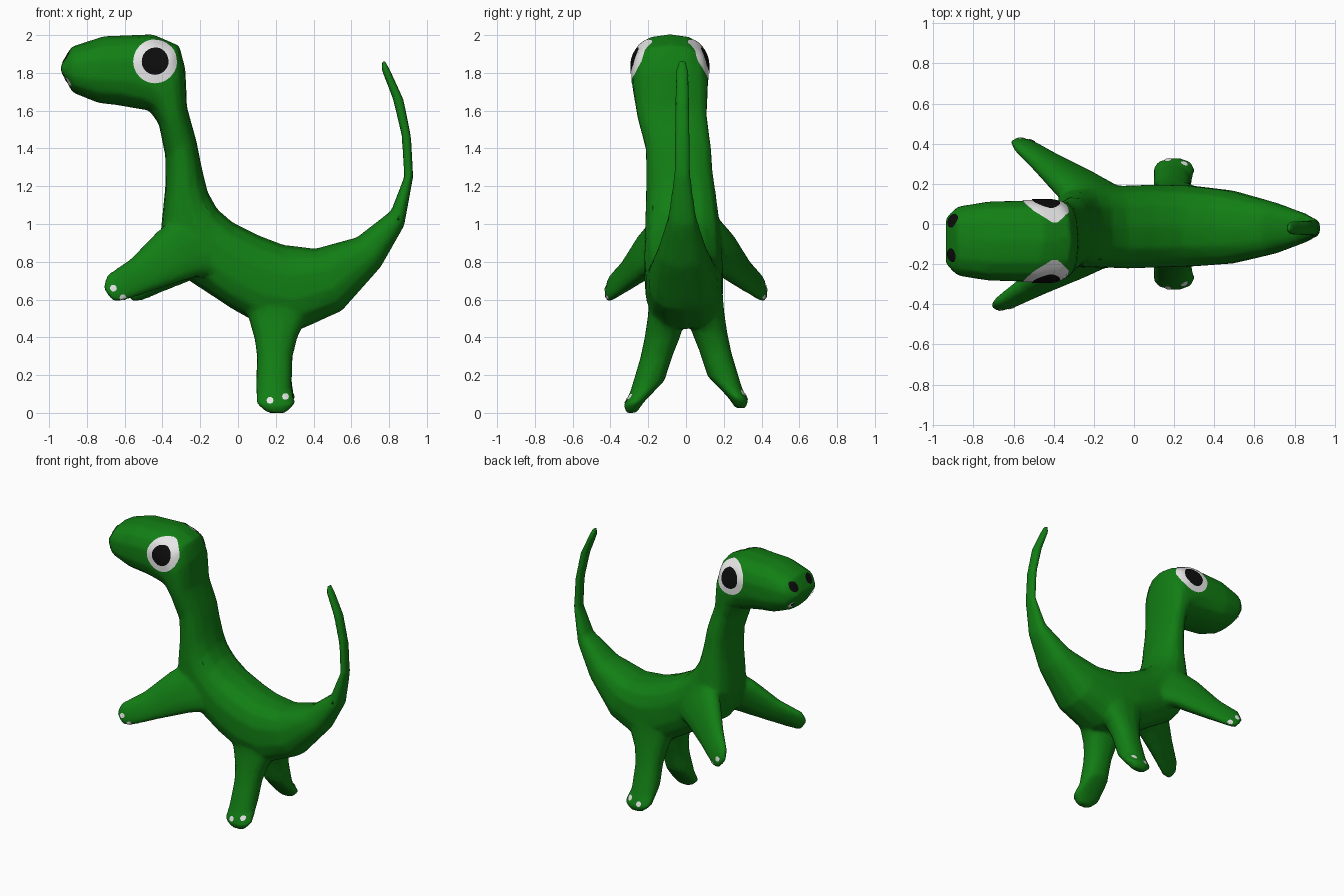
import bpy, bmesh, math
from mathutils import Vector as V
from mathutils.bvhtree import BVHTree

if "Cube" in bpy.data.objects:
    bpy.data.objects.remove(bpy.data.objects["Cube"])


def material(name, rgb):
    m = bpy.data.materials.new(name)
    m.diffuse_color = (*rgb, 1)
    m.use_nodes = True
    m.node_tree.nodes["Principled BSDF"].inputs["Base Color"].default_value = m.diffuse_color
    return m


GREEN = material("green skin", (0.006, 0.21, 0.007))
WHITE = material("white", (0.8, 0.8, 0.8))
BLACK = material("black", (0.004, 0.004, 0.004))
SIDES = 14


def loft(bm, sections, power=2.3):
    """Closed tube through (centre, half axis u, half axis v) sections."""
    def se(t):
        return math.copysign(abs(t) ** (2 / power), t)
    rings = []
    for c, u, v in sections:
        ring = []
        for i in range(SIDES):
            a = 2 * math.pi * i / SIDES
            ring.append(bm.verts.new(V(c) + V(u) * se(math.cos(a)) + V(v) * se(math.sin(a))))
        rings.append(ring)
    for r, s in zip(rings, rings[1:]):
        for i in range(SIDES):
            j = (i + 1) % SIDES
            bm.faces.new((r[i], r[j], s[j], s[i]))
    bm.faces.new(rings[0][::-1])
    bm.faces.new(rings[-1])


bm = bmesh.new()

# Tail, trunk, neck and head: upper x,z / lower x,z / centre y / half width
spine = [
    (.762, 1.872, .778, 1.868, -.02, .022), (.758, 1.82, .808, 1.81, -.02, .034),
    (.82, 1.66, .877, 1.66, -.02, .038), (.866, 1.47, .917, 1.46, -.02, .042),
    (.88, 1.25, .928, 1.25, -.02, .046), (.81, 1.07, .88, .99, -.02, .075),
    (.63, .93, .755, .77, -.02, .13), (.41, .87, .55, .54, -.015, .185),
    (.24, .89, .33, .44, -.01, .205), (.11, .94, .13, .46, -.01, .21),
    (-.03, 1.01, -.04, .555, -.015, .21), (-.11, 1.08, -.19, .655, -.015, .205),
    (-.16, 1.17, -.34, .75, -.02, .2), (-.18, 1.25, -.41, .95, -.025, .19),
    (-.20, 1.34, -.385, 1.2, -.035, .178), (-.22, 1.44, -.385, 1.36, -.04, .175),
    (-.27, 1.62, -.42, 1.53, -.075, .187), (-.278, 1.82, -.47, 1.60, -.082, .2),
    (-.31, 1.945, -.56, 1.615, -.085, .205), (-.45, 2.005, -.65, 1.63, -.085, .205),
    (-.71, 1.995, -.74, 1.64, -.085, .2), (-.88, 1.94, -.875, 1.695, -.085, .175),
    (-.937, 1.84, -.937, 1.805, -.085, .12)]
loft(bm, [(((ax + bx) / 2, y, (az + bz) / 2),
           ((ax - bx) / 2, 0, (az - bz) / 2), (0, w, 0))
          for ax, az, bx, bz, y, w in spine], 2.5)

# Arms: x, |y|, z, half height, half thickness (near one reaches further)
arm = [(-.18, .12, .90, .20, .09), (-.33, .205, .84, .155, .08), (-.5, .305, .735, .105, .055),
       (-.64, .39, .665, .085, .035), (-.685, .415, .625, .05, .02)]
for side, reach in ((-1, 1.0), (1, .8)):
    loft(bm, [((-.18 + (x + .18) * reach, side * y, z), (-.6 * h, 0, .8 * h),
               (.45 * t, side * -.9 * t * -1, 0)) for x, y, z, h, t in arm])

# Legs: z, x, |y|, half length, half width, sole tilt
leg = [(.66, .21, .09, .2, .1, 0), (.50, .21, .105, .155, .1, 0), (.40, .2, .125, .115, .095, 0),
       (.3, .195, .155, .095, .088, -.01), (.14, .19, .205, .095, .092, -.03),
       (.05, .2, .275, .105, .055, -.01), (.0, .205, .29, .05, .028, 0)]
for side, lift in ((-1, 0), (1, .025)):
    loft(bm, [((x, side * y, z + lift), (hx, 0, 0), (0, side * hy, tilt))
              for z, x, y, hx, hy, tilt in leg])

bmesh.ops.recalc_face_normals(bm, faces=bm.faces)
me = bpy.data.meshes.new("body")
bm.to_mesh(me)
bm.free()
body = bpy.data.objects.new("body", me)
bpy.context.collection.objects.link(body)

# Fuse everything into one soft skin, then thin it out
mod = body.modifiers.new("fuse", 'REMESH')
mod.mode, mod.voxel_size = 'VOXEL', .013
mod = body.modifiers.new("soften", 'SMOOTH')
mod.factor, mod.iterations = .5, 8
mod = body.modifiers.new("thin", 'DECIMATE')
mod.ratio = .12
dg = bpy.context.evaluated_depsgraph_get()
skin = bpy.data.meshes.new_from_object(body.evaluated_get(dg))
body.modifiers.clear()
body.data = skin
# Stand on the ground
low = min(v.co.z for v in skin.vertices)
for v in skin.vertices:
    if v.co.z < .3:
        v.co.z -= low * (1 - v.co.z / .3)
skin.materials.clear()
skin.materials.append(GREEN)
for p in skin.polygons:
    p.use_smooth, p.material_index = True, 0
bm = bmesh.new()
bm.from_mesh(skin)
tree = BVHTree.FromBMesh(bm)
bm.free()


def decal(name, centre, direction, radius, mat, lift=.004, rings=7, n=24):
    """Thin round patch projected onto the skin along a direction."""
    d = V(direction).normalized()
    u = d.cross(V((0, 0, 1))).normalized()
    w = u.cross(d)

    def drop(r, a):
        o = V(centre) + (u * math.cos(a) + w * math.sin(a)) * r - d
        hit, nor, _, _ = tree.ray_cast(o, d)
        return None if hit is None or (hit - o).length > 1.3 else hit + nor * lift
    b = bmesh.new()
    grid = []
    for k in range(rings + 1):
        grid.append([])
        for i in range(n):
            p = drop(radius * max(k, .05) / rings, 2 * math.pi * i / n)
            grid[-1].append(b.verts.new(p) if p else None)
    for r, s in zip(grid, grid[1:]):
        for i in range(n):
            q = (r[i], s[i], s[(i + 1) % n], r[(i + 1) % n])
            if all(q):
                f = b.faces.new(q)
                f.normal_update()
                if f.normal.dot(d) > 0:
                    f.normal_flip()
                f.smooth = True
    m = bpy.data.meshes.new(name)
    b.to_mesh(m)
    b.free()
    m.materials.append(mat)
    bpy.context.collection.objects.link(bpy.data.objects.new(name, m))


for side, tag in ((-1, "near"), (1, "far")):
    inward = (0, -side, 0)
    hy = -.085 + side * .2
    # Eyes
    decal("eye_white_" + tag, (-.44, hy, 1.86), inward, .115, WHITE)
    decal("pupil_" + tag, (-.44, hy, 1.86), inward, .07, BLACK, .008)
    # Nostrils and mouth corners
    decal("nostril_" + tag, (-.9, -.07 + side * .085, 1.885), (1, 0, 0), .034, BLACK, rings=3)
    decal("mouth_" + tag, (-.9, -.085 + side * .115, 1.755), (1, 0, 0), .024, WHITE, rings=2, n=10)
    decal("mouth_dot_" + tag, (-.9, -.085 + side * .115, 1.765), (1, 0, 0), .012, BLACK, .008, 2, 10)
    # Claws on hands and feet
    dx = 0 if side < 0 else .1
    for i, (x, y, z) in enumerate(((-.66 + dx, .41, .66), (-.61 + dx, .4, .61),
                                   (.17, .3, .065), (.25, .3, .085))):
        decal(f"claw_{tag}_{i}", (x, side * y, z + (.02 if side > 0 and i > 1 else 0)),
              inward, .018, WHITE, rings=2, n=10)
